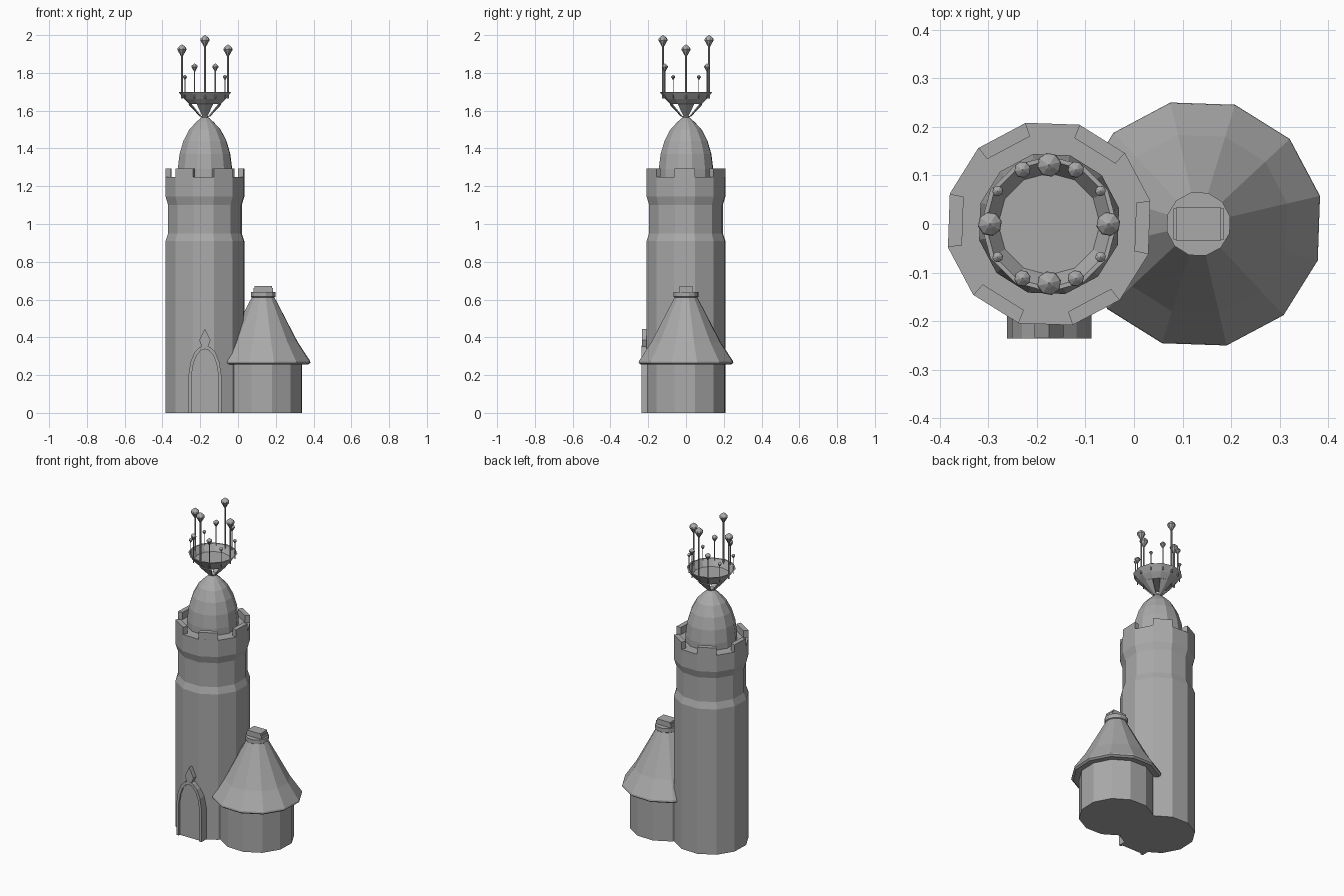
import bpy, bmesh
from math import sin, cos, radians, pi
from mathutils import Vector

cube = bpy.data.objects.get("Cube")
if cube:
    bpy.data.objects.remove(cube)

stone = bpy.data.materials.new("grey stone")
stone.use_nodes = True
GREY = (0.4, 0.4, 0.4, 1)
stone.diffuse_color = GREY
stone.node_tree.nodes["Principled BSDF"].inputs["Base Color"].default_value = GREY

TOWER_X, ANNEX_X = -0.175, 0.133
TURN = 13          # rotation of the first corner of the twelve-sided rings


def finish(name, bm):
    bmesh.ops.recalc_face_normals(bm, faces=bm.faces)
    mesh = bpy.data.meshes.new(name)
    bm.to_mesh(mesh)
    bm.free()
    mesh.materials.append(stone)
    obj = bpy.data.objects.new(name, mesh)
    bpy.context.collection.objects.link(obj)
    return obj


def lathe(name, profile, x, y=0, sides=12, turn=TURN, capped=True, skip=()):
    """Turn (radius, height) points round a vertical axis."""
    bm = bmesh.new()
    rings = []
    for r, z in profile:
        angles = [radians(turn) + 2 * pi * i / sides for i in range(sides)]
        rings.append([bm.verts.new((x + r * cos(a), y + r * sin(a), z)) for a in angles])
    for low, high in zip(rings, rings[1:]):
        for i in range(sides):
            if i not in skip:
                j = (i + 1) % sides
                bm.faces.new((low[i], low[j], high[j], high[i]))
    if capped:
        bm.faces.new(rings[0])
        bm.faces.new(rings[-1])
    return finish(name, bm)


def prism(name, base, shift):
    """Extrude a closed outline along a vector."""
    bm = bmesh.new()
    near = [bm.verts.new(p) for p in base]
    far = [bm.verts.new(Vector(p) + Vector(shift)) for p in base]
    bm.faces.new(near)
    bm.faces.new(far)
    for i in range(len(base)):
        j = (i + 1) % len(base)
        bm.faces.new((near[i], near[j], far[j], far[i]))
    return finish(name, bm)


def mirrored(half, y):
    """Complete a half outline across the tower axis."""
    left = [(-u, v) for u, v in reversed(half) if u > 0]
    return [(TOWER_X + u, y, v) for u, v in half + left]


# Tower shaft with recessed neck and flared parapet
lathe("tower_shaft", [(0.214, 0), (0.214, 0.91), (0.2, 0.95), (0.2, 1.1),
                      (0.214, 1.145), (0.214, 1.25)], TOWER_X)

# Merlons on every other side of the parapet
for k in range(6):
    mid = radians(TURN + 45 + 60 * k)
    out = Vector((cos(mid), sin(mid), 0))
    along = Vector((-sin(mid), cos(mid), 0))
    centre = Vector((TOWER_X, 0, 1.245))
    corners = [(0.2067, -0.055), (0.2067, 0.055), (0.178, 0.05), (0.178, -0.05)]
    prism(f"merlon_{k + 1}", [centre + out * d + along * s for d, s in corners], (0, 0, 0.05))

# Pointed dome
lathe("dome", [(0.148, 1.24), (0.148, 1.29), (0.138, 1.37), (0.117, 1.44),
               (0.085, 1.5), (0.047, 1.54), (0.015, 1.567)], TOWER_X)

# Pierced stem of the crown
stem = lathe("crown_stem", [(0.014, 1.555), (0.022, 1.572)], TOWER_X, turn=0)
ribs = lathe("crown_ribs", [(0.022, 1.572), (0.082, 1.636)], TOWER_X, turn=0,
             capped=False, skip=(1, 4, 7, 10))
solid = ribs.modifiers.new("thickness", "SOLIDIFY")
solid.thickness = 0.006

# Crown bowl with an inner floor
lathe("crown_bowl", [(0.082, 1.634), (0.112, 1.663), (0.14, 1.7), (0.131, 1.7),
                     (0.105, 1.66)], TOWER_X, turn=0)


# Poles with pointed finials
def pole(name, x, y, top, r):
    lathe(name + "_rod", [(r * 0.2, 1.665), (r * 0.2, top - r * 2)], x, y, 6)
    shape = [(0.2, -2.5), (0.5, -1.95), (1, -1.1), (0.9, -0.7), (0.4, -0.25), (0.05, 0)]
    lathe(name + "_finial", [(r * a, top + r * b) for a, b in shape], x, y, 8)


for s in (-1, 1):
    side = "left" if s > 0 else "right"
    end = "back" if s > 0 else "front"
    pole(f"{side}_pole", TOWER_X + s * 0.122, 0, 1.95, 0.025)
    pole(f"{end}_pole", TOWER_X, s * 0.122, 2.0, 0.025)
    for t in (-1, 1):
        corner = f"{side}_{'back' if t > 0 else 'front'}"
        pole(f"{corner}_medium_pole", TOWER_X + s * 0.055, t * 0.112, 1.85, 0.017)
        pole(f"{corner}_small_pole", TOWER_X + s * 0.106, t * 0.068, 1.79, 0.011)

# Arched door: panel, raised frame and pointed finial
OUTER = [(0.087, 0), (0.087, 0.2), (0.076, 0.27), (0.056, 0.32), (0.03, 0.347), (0, 0.357)]
INNER = [(0.071, 0), (0.071, 0.2), (0.061, 0.26), (0.044, 0.305), (0.022, 0.33), (0, 0.338)]
prism("door_panel", mirrored(INNER, -0.225), (0, 0.045, 0))

bm = bmesh.new()
loops = [[bm.verts.new(p) for p in mirrored(half, y)]
         for half, y in ((OUTER, -0.17), (OUTER, -0.236), (INNER, -0.236), (INNER, -0.17))]
for a, b in zip(loops, loops[1:] + loops[:1]):
    for i in range(len(a) - 1):
        bm.faces.new((a[i], a[i + 1], b[i + 1], b[i]))
for i in (0, -1):
    bm.faces.new([loop[i] for loop in loops])
finish("door_frame", bm)

prism("door_finial", mirrored([(0, 0.34), (0.016, 0.35), (0.03, 0.385), (0.012, 0.422),
                               (0, 0.445)], -0.234), (0, 0.04, 0))

# Round annex with conical roof
lathe("annex_wall", [(0.212, 0), (0.212, 0.28)], ANNEX_X)
lathe("annex_roof", [(0.205, 0.256), (0.245, 0.256), (0.257, 0.265), (0.255, 0.275),
                     (0.188, 0.375), (0.06, 0.615)], ANNEX_X)

# Roof cap and small chimney block
lathe("roof_cap", [(0.06, 0.61), (0.067, 0.615), (0.067, 0.64)], ANNEX_X)
for name, w, d, z, h in (("chimney_base", 0.052, 0.032, 0.638, 0.022),
                         ("chimney_top", 0.046, 0.034, 0.638, 0.035)):
    prism(name, [(ANNEX_X + sx * w, sy * d, z)
                 for sx, sy in ((-1, -1), (1, -1), (1, 1), (-1, 1))], (0, 0, h))
